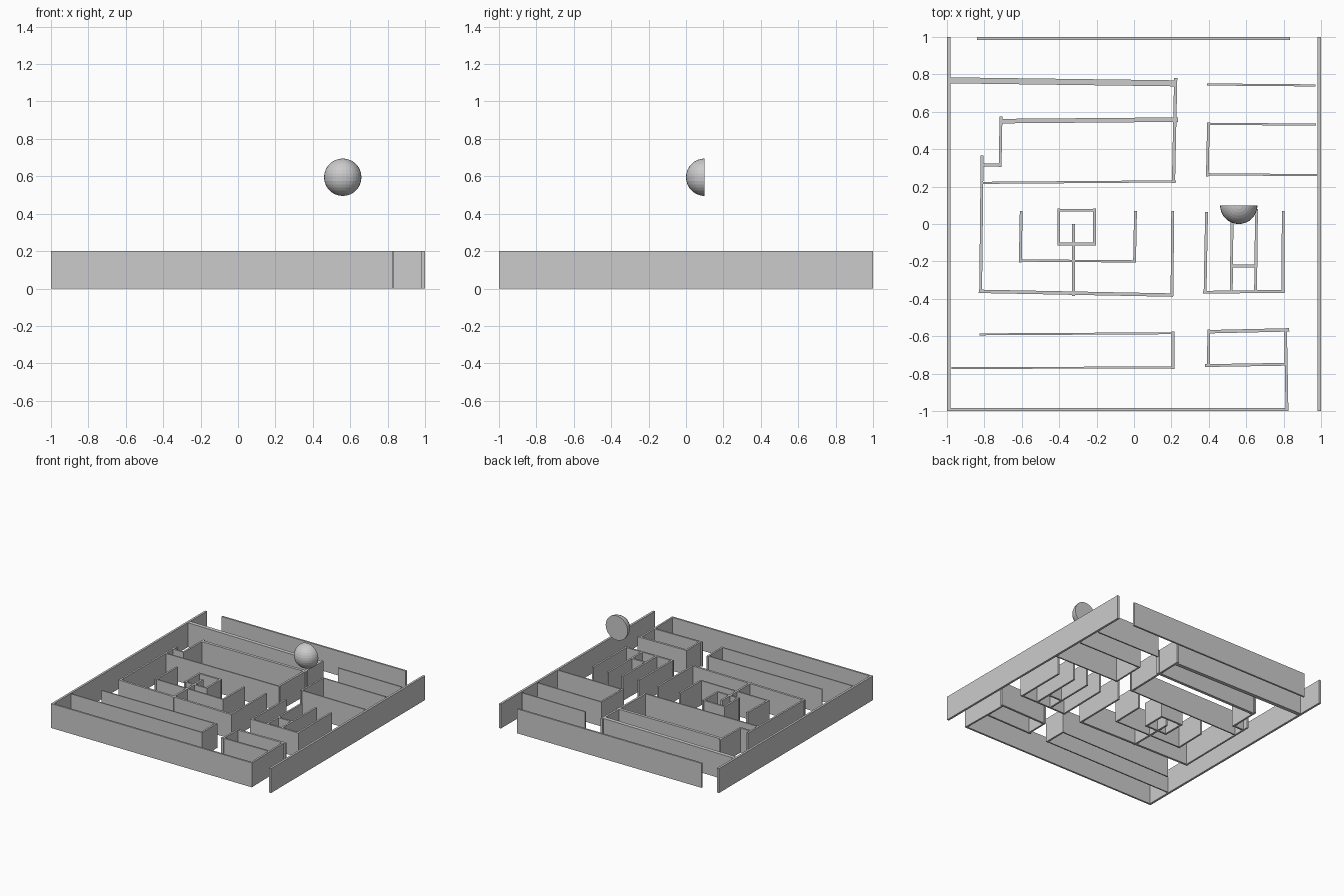
import bpy
import bmesh
import math
from mathutils import Matrix, Vector

HEIGHT = 0.2

cube = bpy.data.objects.get("Cube")
if cube:
    bpy.data.objects.remove(cube, do_unlink=True)

# Single grey material
grey = bpy.data.materials.new("plain grey")
grey.use_nodes = True
colour = (0.6, 0.6, 0.6, 1)
grey.diffuse_color = colour
grey.node_tree.nodes["Principled BSDF"].inputs["Base Color"].default_value = colour


def finish(name, bm):
    """Turn a bmesh into a named grey object."""
    mesh = bpy.data.meshes.new(name)
    bm.to_mesh(mesh)
    bm.free()
    mesh.materials.append(grey)
    obj = bpy.data.objects.new(name, mesh)
    bpy.context.collection.objects.link(obj)
    return obj


def add_wall(bm, x0, y0, x1, y1, thickness):
    """Upright slab whose centre line runs between two floor points."""
    start, end = Vector((x0, y0, 0)), Vector((x1, y1, 0))
    run = end - start
    place = Matrix.Translation((start + end) / 2 + Vector((0, 0, HEIGHT / 2)))
    turn = Matrix.Rotation(math.atan2(run.y, run.x), 4, "Z")
    size = Matrix.Diagonal((run.length, thickness, HEIGHT, 1))
    bmesh.ops.create_cube(bm, size=1, matrix=place @ turn @ size)


def wall_group(name, walls, thickness=0.015):
    """Walls are (x0, y0, x1, y1) with an optional own thickness."""
    bm = bmesh.new()
    for wall in walls:
        own = wall[4] if len(wall) > 4 else thickness
        add_wall(bm, *wall[:4], own)
    return finish(name, bm)


# Outer boundary, open at three corners
wall_group("left_side_boundary", [(0.991, -1, 0.991, 1)], 0.018)
wall_group("right_side_boundary", [(-0.991, -1, -0.991, 1)], 0.018)
wall_group("back_boundary", [(-0.84, 0.992, 0.835, 0.992)])
wall_group("front_boundary", [(-1, -0.992, 0.825, -0.992)])

# Large stepped enclosure
wall_group("back_corridor_walls", [
    (-0.98, 0.768, 0.23, 0.752, 0.032),
    (-0.715, 0.55, 0.235, 0.558, 0.024),
    (0.223, 0.78, 0.211, 0.22, 0.017),
    (-0.81, 0.22, 0.225, 0.228, 0.011),
])
wall_group("stepped_side_walls", [
    (-0.711, 0.575, -0.716, 0.305),
    (-0.815, 0.315, -0.71, 0.315),
    (-0.812, 0.365, -0.82, -0.36),
])
wall_group("enclosure_front_walls", [
    (-0.83, -0.36, 0.208, -0.38, 0.018),
    (0.207, 0.07, 0.203, -0.385),
])

# Centre of the maze: U-shaped court, square cell and stem
wall_group("inner_court", [
    (-0.603, 0.07, -0.608, -0.205),
    (-0.61, -0.195, 0.01, -0.2, 0.012),
    (0.008, 0.07, 0.003, -0.205),
])
wall_group("square_cell", [
    (-0.41, 0.074, -0.203, 0.074),
    (-0.41, -0.107, -0.203, -0.107),
    (-0.402, -0.115, -0.402, 0.082),
    (-0.211, -0.115, -0.211, 0.082),
])
wall_group("cell_stem", [(-0.323, 0, -0.323, -0.385)], 0.016)

# Back left bays
wall_group("back_bay_walls", [
    (0.39, 0.746, 0.97, 0.741),
    (0.39, 0.536, 0.972, 0.531),
    (0.398, 0.54, 0.392, 0.255, 0.014),
    (0.39, 0.266, 0.982, 0.261),
], 0.011)

# Comb-shaped block beneath the ball
wall_group("comb_walls", [
    (0.388, 0.065, 0.38, -0.37),
    (0.525, 0.08, 0.52, -0.36),
    (0.655, 0.08, 0.65, -0.36),
    (0.798, 0.07, 0.796, -0.37),
    (0.37, -0.365, 0.808, -0.36),
    (0.52, -0.225, 0.65, -0.225),
])

# Front corridors
wall_group("front_corridor_walls", [
    (-0.825, -0.59, 0.21, -0.584, 0.01),
    (-0.975, -0.77, 0.215, -0.767, 0.01),
    (0.208, -0.575, 0.208, -0.775),
])
wall_group("front_room", [
    (0.395, -0.576, 0.83, -0.566, 0.018),
    (0.4, -0.565, 0.398, -0.765),
    (0.38, -0.757, 0.81, -0.75),
    (0.81, -0.56, 0.818, -0.998),
])

# Floating half ball, flat face towards the back
bm = bmesh.new()
bmesh.ops.create_uvsphere(bm, u_segments=32, v_segments=16, radius=0.1)
cut = bmesh.ops.bisect_plane(
    bm, geom=bm.verts[:] + bm.edges[:] + bm.faces[:], dist=0.0001,
    plane_co=(0, 0, 0), plane_no=(0, 1, 0), clear_outer=True)
rim = [e for e in cut["geom_cut"] if isinstance(e, bmesh.types.BMEdge)]
bmesh.ops.contextual_create(bm, geom=rim)
bmesh.ops.recalc_face_normals(bm, faces=bm.faces[:])
ball = finish("half_ball", bm)
ball.location = (0.56, 0.1, 0.595)
